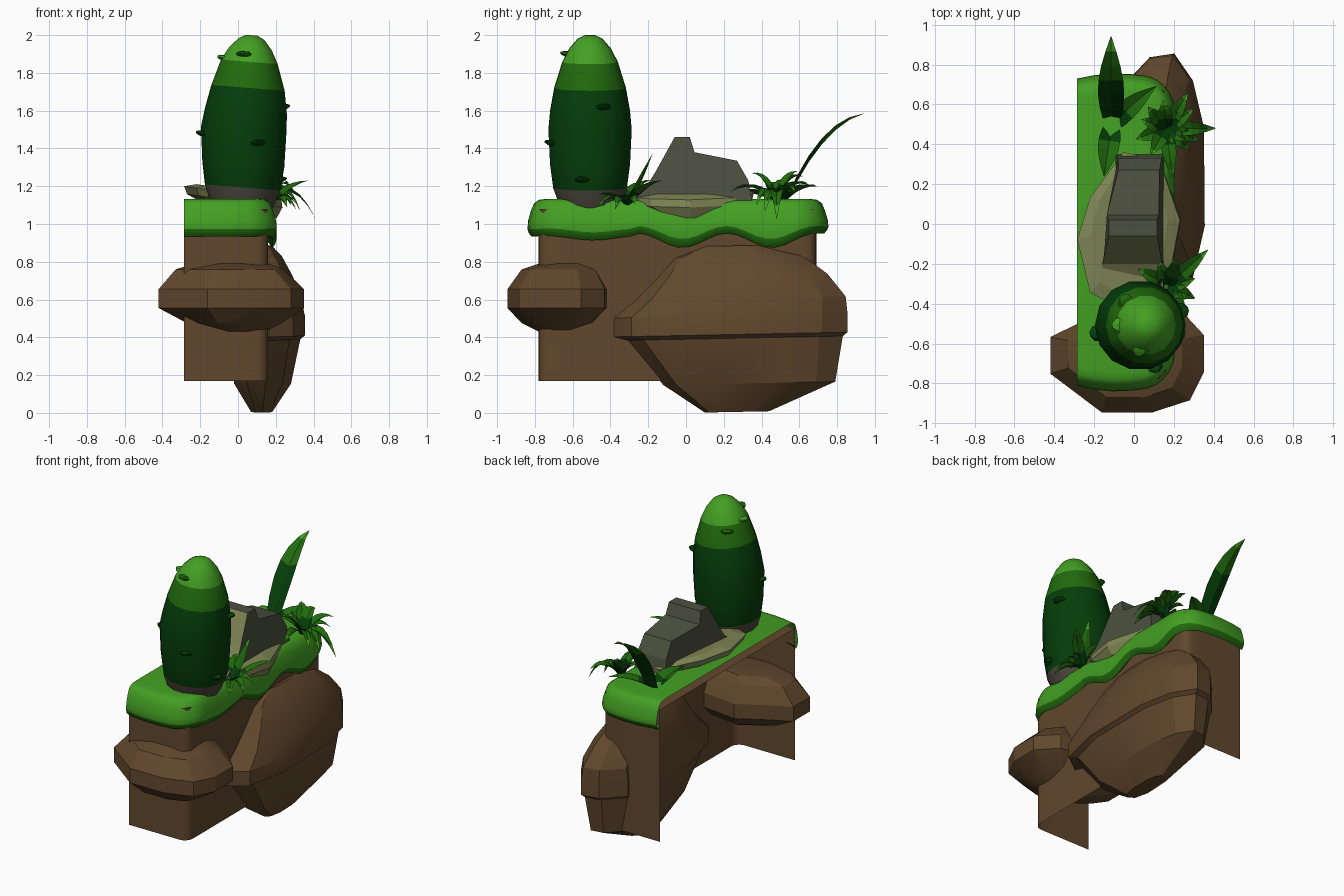
import bpy, bmesh, math
from mathutils import Vector

cube = bpy.data.objects.get("Cube")
if cube:
    bpy.data.objects.remove(cube, do_unlink=True)


def material(name, r, g, b):
    m = bpy.data.materials.new(name)
    m.use_nodes = True
    m.diffuse_color = (r, g, b, 1)
    m.node_tree.nodes["Principled BSDF"].inputs["Base Color"].default_value = (r, g, b, 1)
    return m


BRIGHT = material("bright green", 0.057, 0.35, 0.017)
MID = material("mid green", 0.015, 0.145, 0.004)
DARK = material("dark green", 0.0015, 0.048, 0.003)
SOIL = material("soil brown", 0.12, 0.064, 0.026)
GREY = material("dark stone", 0.073, 0.082, 0.05)
OLIVE = material("light stone", 0.21, 0.235, 0.09)
ROOT = material("root grey", 0.07, 0.06, 0.045)


def skin(name, rings, mats, closed=True, bottom=True, top=True, smooth=0):
    """Join rings of points into a surface; mats holds one material per strip."""
    bm = bmesh.new()
    rows = [[bm.verts.new(p) for p in ring] for ring in rings]
    slots = list(dict.fromkeys(mats))
    n = len(rows[0])
    for k in range(len(rows) - 1):
        a, b = rows[k], rows[k + 1]
        for i in range(n if closed else n - 1):
            j = (i + 1) % n
            bm.faces.new((a[i], a[j], b[j], b[i])).material_index = slots.index(mats[min(k, len(mats) - 1)])
    if bottom:
        bm.faces.new(rows[0][::-1]).material_index = slots.index(mats[0])
    if top:
        bm.faces.new(rows[-1]).material_index = slots.index(mats[-1])
    if closed and bottom and top:
        bmesh.ops.recalc_face_normals(bm, faces=bm.faces)
    mesh = bpy.data.meshes.new(name)
    bm.to_mesh(mesh)
    bm.free()
    for m in slots:
        mesh.materials.append(m)
    ob = bpy.data.objects.new(name, mesh)
    bpy.context.collection.objects.link(ob)
    if smooth:
        bpy.ops.object.select_all(action='DESELECT')
        ob.select_set(True)
        bpy.context.view_layer.objects.active = ob
        bpy.ops.object.shade_smooth_by_angle(angle=math.radians(smooth))
    return ob


def loft(name, outline, layers, mats, slope=(0, 0), smooth=0):
    """Fit a unit outline into (z, x0, x1, y0, y1) boxes, tilted by slope."""
    rings = []
    for z, x0, x1, y0, y1 in layers:
        ring = []
        for u, v in outline:
            x = (x0 + x1) / 2 + u * (x1 - x0) / 2
            y = (y0 + y1) / 2 + v * (y1 - y0) / 2
            ring.append((x, y, z + slope[0] * x + slope[1] * y))
        rings.append(ring)
    skin(name, rings, mats, smooth=smooth)


def ledge(x1, y0, y1, r, side=-0.285):
    """Plan of a block with two rounded corners, open on one side."""
    pts = [(side + (x1 - r - side) * t / 4, y0) for t in range(4)]
    for cy, start in ((y0 + r, -90), (y1 - r, 0)):
        for k in range(6):
            a = math.radians(start + 18 * k)
            pts.append((x1 - r + r * math.cos(a), cy + r * math.sin(a)))
        if start < 0:
            pts += [(x1, y0 + r + (y1 - y0 - 2 * r) * t / 24) for t in range(1, 24)]
    return pts + [(side + (x1 - r - side) * t / 4, y1) for t in (3, 2, 1, 0)]


# Soil walls, open at one side and underneath
plan = ledge(0.16, -0.78, 0.69, 0.06)
skin("soil_block", [[(x, y, z) for x, y in plan] for z in (0.17, 1.08)], [SOIL],
     closed=False, bottom=False, smooth=40)


def hang(y):
    """Depth of the wavy grass edge, calmer towards the front."""
    wave = 0.038 * math.cos(math.tau * (y + 0.02) / 0.5)
    return 0.3 * wave - 0.012 if y < -0.27 else wave


# Grass cap with a wavy hanging edge and slightly bowed ends
rings = []
for z, inset, wave in ((0.945, 0.05, 1), (0.913, 0.022, 1), (0.93, 0.008, 1), (0.955, 0, 0.9),
                       (1.02, 0.004, 0), (1.07, 0.018, 0), (1.11, 0.035, 0),
                       (1.128, 0.06, 0), (1.133, 0.1, 0)):
    plan = ledge(0.205 - inset, -0.84 + inset, 0.755 - inset, 0.14 - inset * 0.6)
    rings.append([(x, y * (1 - 0.8 * (x + 0.08) ** 2), z - wave * hang(y)) for x, y in plan])
skin("grass_cap", rings, [MID, MID, MID, BRIGHT], closed=False, bottom=False, smooth=50)

# Boulders embedded in the soil
BOULDER = [(-0.9, 0.75), (-1, -0.3), (-0.55, -0.85), (0.1, -1), (0.7, -0.85),
           (1, -0.4), (0.98, 0.4), (0.72, 0.78), (0.28, 1), (-0.3, 0.97)]
loft("large_boulder", BOULDER,
     [(0, 0.07, 0.18, 0.1, 0.44), (0.15, -0.02, 0.28, -0.12, 0.79),
      (0.39, -0.06, 0.33, -0.31, 0.83), (0.41, -0.07, 0.355, -0.38, 0.855),
      (0.51, -0.07, 0.355, -0.38, 0.855), (0.6, -0.06, 0.335, -0.27, 0.845),
      (0.72, -0.04, 0.29, -0.16, 0.75),
      (0.82, 0.0, 0.235, -0.08, 0.62), (0.88, 0.03, 0.18, 0.08, 0.42)],
     [SOIL], slope=(0, 0.02), smooth=20)

SLAB = [(-1, 0.36), (-1, -0.3), (-0.33, -1), (0.33, -1), (0.82, -0.78),
        (1, -0.28), (1, 0.4), (0.7, 0.85), (-0.15, 1), (-0.65, 0.6)]
loft("small_boulder", SLAB,
     [(0.43, -0.14, 0.14, -0.78, -0.55), (0.475, -0.27, 0.23, -0.87, -0.47),
      (0.555, -0.42, 0.35, -0.945, -0.39), (0.655, -0.42, 0.35, -0.945, -0.39),
      (0.76, -0.33, 0.24, -0.87, -0.45), (0.8, -0.2, 0.14, -0.75, -0.5)], [SOIL], smooth=20)

# Two-part rock on the grass
SHELF = [(-0.75, 0.4), (-1, -0.15), (-0.75, -0.85), (-0.35, -1), (0.4, -0.9),
         (0.85, -0.45), (1, 0.1), (0.6, 0.9), (-0.1, 1)]
loft("rock_base", SHELF,
     [(1.06, -0.12, 0.205, -0.2, 0.22), (1.12, -0.27, 0.235, -0.38, 0.35),
      (1.16, -0.285, 0.23, -0.4, 0.36), (1.18, -0.22, 0.17, -0.34, 0.32)], [OLIVE], slope=(-0.14, 0))

profile = [(-0.35, 1.12), (-0.2, 1.215), (-0.165, 1.27), (-0.06, 1.46), (0.02, 1.46),
           (0.045, 1.38), (0.27, 1.335), (0.33, 1.23), (0.35, 1.12)]
left = [(-0.15 + 0.2 * max(0, y - 0.05) + 0.13 * (z - 1.12) - 0.02 * (y < 0.1), y, z) for y, z in profile]
right = [(0.15 - 0.1 * (z - 1.12), y, z) for y, z in profile]
rock = skin("rock_top", [left, right], [GREY])
# The front slope of the rock is the lighter stone
rock.data.materials.append(OLIVE)
for face in rock.data.polygons:
    if face.normal.y < -0.3:
        face.material_index = 1

# Barrel plant, leaning slightly
ROUND = [(math.cos(math.tau * k / 14), math.sin(math.tau * k / 14)) for k in range(14)]
stem = [(1.1, 0.02, 0.165), (1.195, 0.025, 0.2), (1.32, 0.028, 0.217), (1.5, 0.03, 0.226),
        (1.6, 0.042, 0.217), (1.725, 0.053, 0.194), (1.863, 0.06, 0.15), (1.935, 0.066, 0.112),
        (1.985, 0.072, 0.068), (2.005, 0.073, 0.03)]
loft("barrel_plant", ROUND, [(z, x - r, x + r, -0.508 - r, -0.508 + r) for z, x, r in stem],
     [ROOT, DARK, DARK, DARK, DARK, MID, BRIGHT, BRIGHT, BRIGHT], slope=(-0.08, 0), smooth=40)


def radius_at(z):
    for (z0, x0, r0), (z1, x1, r1) in zip(stem, stem[1:]):
        if z <= z1:
            t = (z - z0) / (z1 - z0)
            return x0 + (x1 - x0) * t, r0 + (r1 - r0) * t


# Small flat spines on the barrel
for deg, z, mat in ((-70, 1.43, DARK), (20, 1.62, DARK), (-12, 1.235, DARK), (190, 1.48, DARK),
                    (-105, 1.9, MID), (130, 1.83, MID), (180, 1.88, BRIGHT)):
    a = math.radians(deg)
    cx, r = radius_at(z)
    out, side = Vector((math.cos(a), math.sin(a), 0)), Vector((-math.sin(a), math.cos(a), 0))
    rings = []
    for d, w, h in ((-0.03, 0.045, 0.02), (0.012, 0.038, 0.014), (0.03, 0.012, 0.006)):
        c = Vector((cx, -0.508, z + 0.2 * d)) + out * (r + d)
        rings.append([c + side * w * u + Vector((0, 0, h * v)) for u, v in ROUND[::2]])
    skin("barrel_spine", rings, [mat])


def leaf(name, base, knee, tip, width, mats):
    """Folded blade along a curve from base through knee to tip."""
    base, knee, tip = Vector(base), Vector(knee), Vector(tip)
    flat = Vector((tip.x - base.x, tip.y - base.y, 0)).normalized()
    side = Vector((-flat.y, flat.x, 0))
    rings = []
    for k in range(7):
        t = k / 6
        c = base * (1 - t) ** 2 + knee * 2 * t * (1 - t) + tip * t * t
        w = width * (0.03 + 0.97 * math.sin(math.pi * (0.22 + 0.78 * t)))
        rings.append([c - side * w, c - Vector((0, 0, w * 0.5)), c + side * w])
    skin(name, rings, mats, closed=False, bottom=False, top=False)


def tuft(name, centre, blades):
    for deg, length, lift, end in blades:
        a = math.radians(deg)
        c = Vector(centre)
        out = Vector((math.cos(a), math.sin(a), 0)) * length
        leaf(name, c, c + out * 0.5 + Vector((0, 0, lift)), c + out + Vector((0, 0, end)),
             0.038, [DARK, DARK, MID, MID, MID, BRIGHT])


# Leafy tufts: direction, length, lift, tip height
tuft("back_tuft", (0.16, 0.48, 1.13),
     [(0, 0.25, 0.16, -0.1), (35, 0.17, 0.13, 0.04), (58, 0.21, 0.15, 0.07), (95, 0.14, 0.18, 0.12),
      (130, 0.14, 0.16, 0.15), (160, 0.13, 0.13, 0.1), (200, 0.16, 0.13, 0.08), (240, 0.15, 0.16, 0.14),
      (278, 0.25, 0.14, 0.04), (318, 0.16, 0.14, -0.03), (340, 0.18, 0.15, -0.06)])
tuft("front_tuft", (0.17, -0.31, 1.11),
     [(42, 0.27, 0.12, 0.12), (70, 0.14, 0.12, 0.26), (110, 0.13, 0.14, 0.12), (150, 0.17, 0.14, 0.1),
      (15, 0.14, 0.1, 0.0), (-25, 0.15, 0.1, -0.03), (-60, 0.18, 0.1, -0.02), (-85, 0.2, 0.1, 0.02)])

# Tall curved blade with two low companions
leaf("tall_blade", (-0.11, 0.52, 1.11), (-0.12, 0.71, 1.56), (-0.115, 0.94, 1.585), 0.066,
     [DARK, DARK, DARK, MID, MID, BRIGHT])
leaf("low_blade", (-0.11, 0.5, 1.12), (-0.13, 0.38, 1.22), (-0.15, 0.24, 1.17), 0.055, [DARK, DARK, MID])
leaf("low_blade", (-0.1, 0.5, 1.12), (-0.02, 0.6, 1.24), (0.11, 0.69, 1.2), 0.05, [DARK, DARK, MID])
